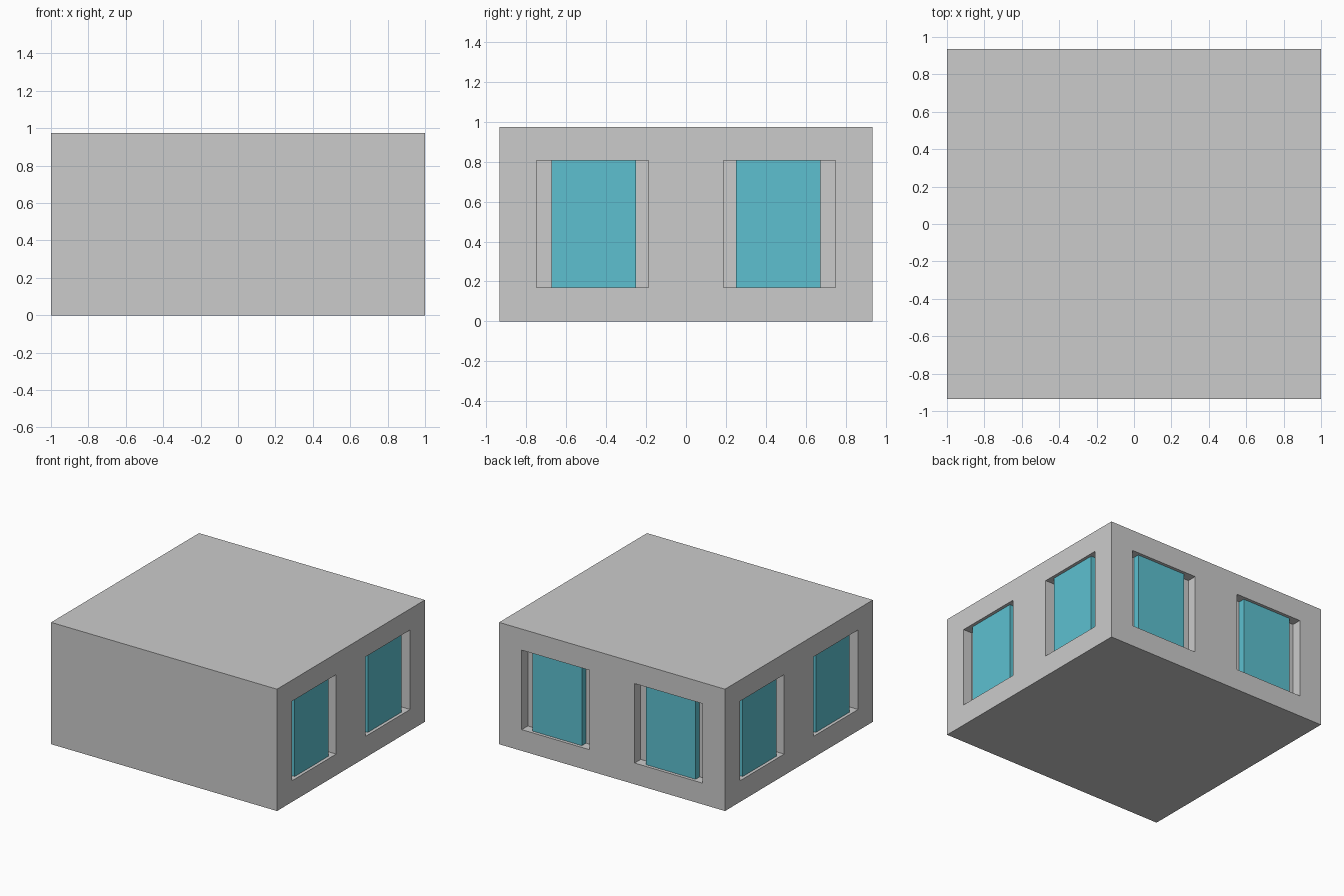
import bpy
from mathutils import Vector

if "Cube" in bpy.data.objects:
    bpy.data.objects.remove(bpy.data.objects["Cube"])

HX, HY, H = 1.0, 0.935, 0.975   # half width, half depth, height
Z0, Z1 = 0.17, 0.806            # window sill and head
DEPTH, INSET = 0.077, 0.025     # recess depth, pane setback


def box(name, a, b):
    lo = Vector([min(p) for p in zip(a, b)])
    hi = Vector([max(p) for p in zip(a, b)])
    bpy.ops.mesh.primitive_cube_add(size=1, location=(lo + hi) / 2)
    ob = bpy.context.object
    ob.name = name
    ob.scale = hi - lo
    bpy.ops.object.transform_apply(location=False, rotation=False, scale=True)
    return ob


glass = bpy.data.materials.new("glass_blue")
glass.diffuse_color = (0.11, 0.53, 0.63, 1)
glass.use_nodes = True
glass.node_tree.nodes["Principled BSDF"].inputs["Base Color"].default_value = glass.diffuse_color

# Building block
building = box("building", (-HX, -HY, 0), (HX, HY, H))


# Recess cut into the wall, with a glass pane standing in it
def window(name, point, recess, pane, face, outward):
    cutter = box(name + "_cutter",
                 point(face - outward * DEPTH, recess[0], Z0),
                 point(face + outward * 0.1, recess[1], Z1))
    mod = building.modifiers.new(name + "_recess", 'BOOLEAN')
    mod.operation = 'DIFFERENCE'
    mod.solver = 'EXACT'
    mod.object = cutter
    bpy.context.view_layer.objects.active = building
    bpy.ops.object.modifier_apply(modifier=mod.name)
    bpy.data.objects.remove(cutter, do_unlink=True)
    glass_pane = box(name + "_pane",
                     point(face - outward * DEPTH, pane[0], Z0),
                     point(face - outward * INSET, pane[1], Z1))
    glass_pane.data.materials.append(glass)


for s, tag in ((-1, "a"), (1, "b")):
    # Left and right walls
    for side, wall in ((-1, "left"), (1, "right")):
        window(f"{wall}_window_{tag}", lambda f, t, z: (f, t, z),
               (s * 0.187, s * 0.748), (s * 0.25, s * 0.675), side * HX, side)
    # Back wall
    window(f"back_window_{tag}", lambda f, t, z: (t, f, z),
           (s * 0.2, s * 0.8), (s * 0.285, s * 0.722), HY, 1)
